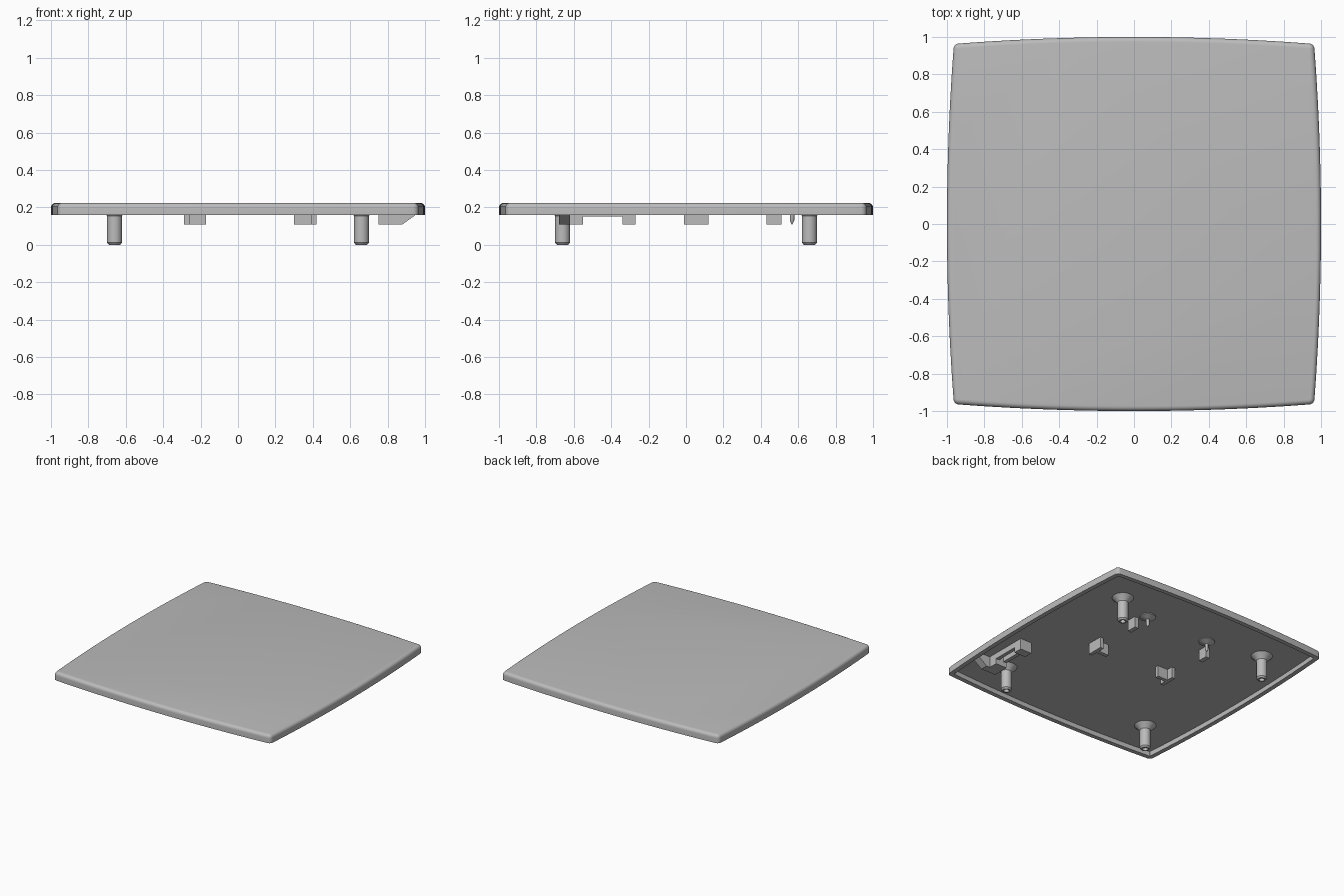
import bpy
import bmesh
from math import sin, cos, pi, radians

cube = bpy.data.objects.get("Cube")
if cube:
    bpy.data.objects.remove(cube)

grey = bpy.data.materials.new("light grey plastic")
grey.use_nodes = True
grey.diffuse_color = (0.5, 0.5, 0.5, 1)
grey.node_tree.nodes["Principled BSDF"].inputs["Base Color"].default_value = (0.5, 0.5, 0.5, 1)

CEILING = 0.197   # underside of the panel skin
RIM = 0.16        # lower edge of the rim
TOP = 0.225
CLIP = 0.11       # lower end of the clips


def finish(name, bm, smooth=False):
    bmesh.ops.recalc_face_normals(bm, faces=bm.faces)
    mesh = bpy.data.meshes.new(name)
    bm.to_mesh(mesh)
    bm.free()
    mesh.materials.append(grey)
    obj = bpy.data.objects.new(name, mesh)
    bpy.context.collection.objects.link(obj)
    if smooth:
        bpy.ops.object.select_all(action='DESELECT')
        obj.select_set(True)
        bpy.context.view_layer.objects.active = obj
        bpy.ops.object.shade_smooth_by_angle(angle=radians(35))
    return obj


def loft(name, rings):
    """Join rings of points with quads and cap both ends."""
    bm = bmesh.new()
    loops = [[bm.verts.new(p) for p in ring] for ring in rings]
    n = len(loops[0])
    for a, b in zip(loops, loops[1:]):
        for i in range(n):
            j = (i + 1) % n
            bm.faces.new((a[i], a[j], b[j], b[i]))
    bm.faces.new(loops[0])
    bm.faces.new(loops[-1])
    return finish(name, bm, smooth=True)


def outline(inset, z, steps=20, corner_steps=5):
    """Square with bowed sides and small round corners."""
    radius = max(0.03 - inset, 0.004)
    c = 0.965 - inset - radius
    quarter = []
    for i in range(steps):
        t = c * (2 * i / steps - 1)
        quarter.append((1 - inset - 0.035 * (t / c) ** 2, t))
    for i in range(corner_steps):
        a = i / corner_steps * pi / 2
        quarter.append((c + radius * cos(a), c + radius * sin(a)))
    points = []
    for _ in range(4):
        points += [(x, y, z) for x, y in quarter]
        quarter = [(-y, x) for x, y in quarter]
    return points


def lathe(name, x, y, profile, sides=24):
    loft(name, [[(x + r * cos(2 * pi * i / sides), y + r * sin(2 * pi * i / sides), z)
                 for i in range(sides)] for r, z in profile])


def prism(name, profile, y0, y1):
    """Extrude an x-z profile along y."""
    bm = bmesh.new()
    front = [bm.verts.new((x, y0, z)) for x, z in profile]
    face = bm.faces.new(front)
    new = bmesh.ops.extrude_face_region(bm, geom=[face])["geom"]
    moved = [v for v in new if isinstance(v, bmesh.types.BMVert)]
    bmesh.ops.translate(bm, verts=moved, vec=(0, y1 - y0, 0))
    finish(name, bm)


def box(name, x0, x1, y0, y1, z0, z1=CEILING + 0.005):
    prism(name, [(x0, z0), (x1, z0), (x1, z1), (x0, z1)], y0, y1)


# Hollow panel: ceiling, inner wall, rim, outer wall, rounded top edge
bevel = 0.026
rings = [outline(0.035, CEILING), outline(0.035, RIM), outline(0, RIM)]
for k in range(6):
    a = k / 5 * pi / 2
    rings.append(outline(bevel * (1 - cos(a)), TOP - bevel * (1 - sin(a))))
loft("panel", rings)

# Four hollow pegs with flared roots
peg = [(0.02, 0.08), (0.02, 0.0), (0.03, 0.0), (0.04, 0.012), (0.04, 0.155),
       (0.05, 0.168), (0.08, CEILING + 0.001)]
for x, side in ((0.66, "left"), (-0.66, "right")):
    for y, end in ((0.66, "back"), (-0.66, "front")):
        lathe(f"peg_{end}_{side}", x, y, peg)

# Mirrored clip pairs, set around an off-centre axis
AXIS = 0.065
pin = [(0.002, CLIP), (0.012, CLIP + 0.02), (0.012, 0.172), (0.06, 0.19), (0.06, CEILING + 0.001)]
for s, side in ((1, "left"), (-1, "right")):
    def span(a, b):
        return sorted((AXIS + s * a, AXIS + s * b))
    box(f"clip_wall_{side}", *span(0.325, 0.355), -0.01, 0.12, CLIP)
    box(f"clip_fin_{side}", *span(0.235, 0.33), 0.04, 0.07, CLIP)
    box(f"stop_plate_{side}", *span(0.32, 0.355), 0.43, 0.51, CLIP)
    lathe(f"guide_pin_{side}", AXIS + s * 0.28, 0.567, pin, 16)

# Latch near the left edge: sloped tongue, end blocks and rails
top = CEILING + 0.005
prism("latch_tongue", [(0.75, CLIP), (0.88, CLIP), (0.95, RIM), (0.95, top), (0.75, top)],
      -0.68, -0.62)
box("latch_front_block", 0.75, 0.85, -0.62, -0.55, CLIP)
box("latch_back_block", 0.75, 0.85, -0.34, -0.27, CLIP)
for x, side in ((0.75, "inner"), (0.82, "outer")):
    box(f"latch_rail_{side}", x, x + 0.03, -0.56, -0.33, 0.152)
